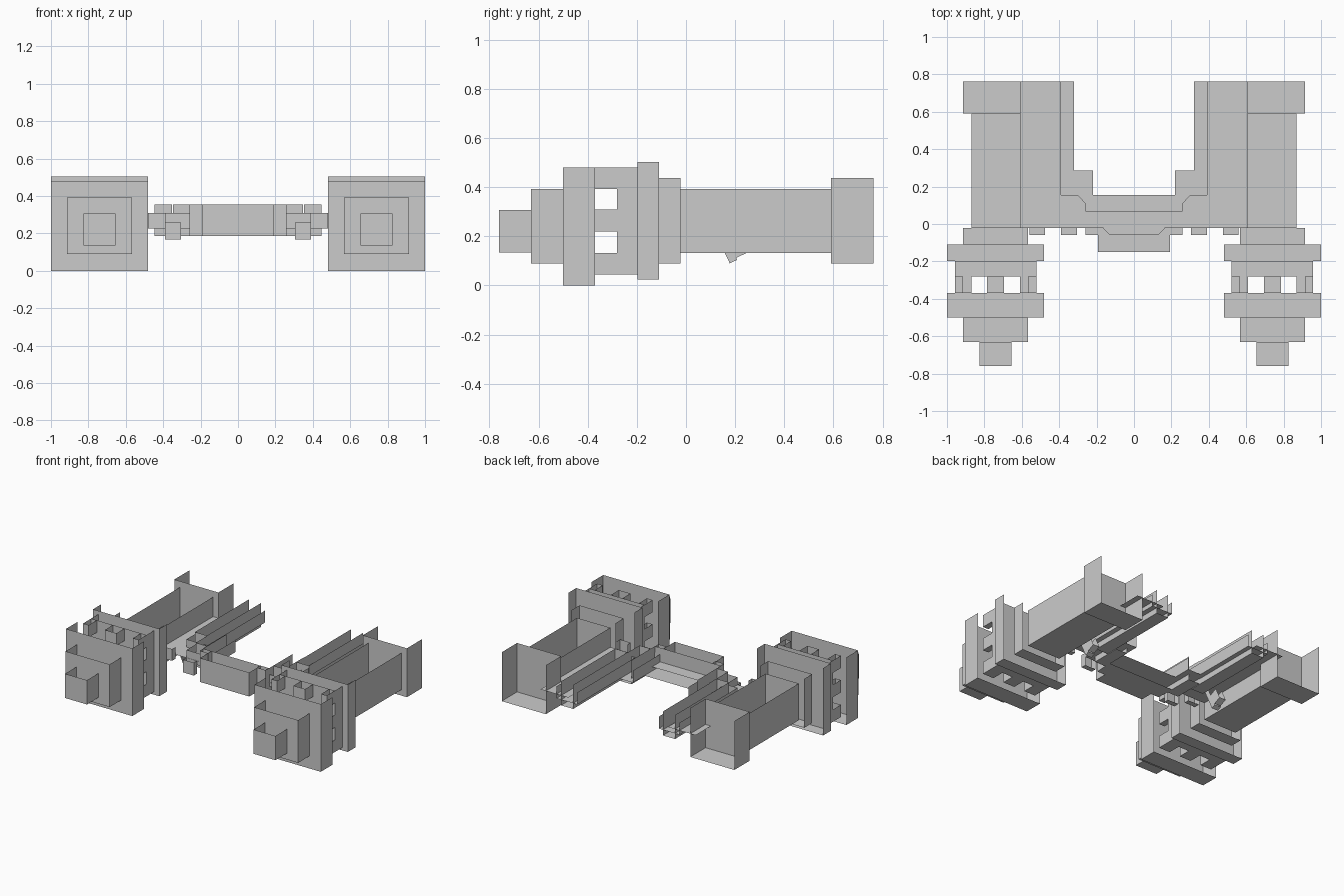
import bpy, bmesh
from mathutils import Matrix

if "Cube" in bpy.data.objects:
    bpy.data.objects.remove(bpy.data.objects["Cube"])


def finish(bm, name):
    me = bpy.data.meshes.new(name)
    bm.to_mesh(me)
    bm.free()
    ob = bpy.data.objects.new(name, me)
    bpy.context.collection.objects.link(ob)
    return ob


def box(name, x0, x1, y0, y1, z0, z1):
    """Box shell, left open on its top and rear sides."""
    bm = bmesh.new()
    bmesh.ops.create_cube(bm, size=1)
    for v in bm.verts:
        v.co = ((x0 + x1) / 2 + v.co.x * abs(x1 - x0),
                (y0 + y1) / 2 + v.co.y * (y1 - y0),
                (z0 + z1) / 2 + v.co.z * (z1 - z0))
    bm.normal_update()
    dead = [f for f in bm.faces if f.normal.z > .5 or f.normal.y > .5]
    bmesh.ops.delete(bm, geom=dead, context='FACES')
    return finish(bm, name)


# mirrored parts: name, x0, x1, y0, y1, z0, z1
SIDE = [
    ("pod_tip", .654, .826, -.76, -.63, .135, .307),
    ("pod_nose", .567, .913, -.63, -.50, .09, .393),
    ("pod_front_plate", .48, 1.0, -.50, -.37, 0, .48),
    ("pod_inner_plate", .522, .957, -.28, -.197, .045, .48),
    ("pod_rear_plate", .48, 1.0, -.197, -.11, .025, .503),
    ("pod_collar", .567, .913, -.11, -.022, .09, .437),
    ("pod_body", .61, .87, -.022, .59, .132, .393),
    ("pod_tail", .567, .913, .59, .762, .09, .437),
    # small blocks along the front of the wing
    ("wing_block_outer", .476, .56, -.06, -.022, .225, .308),
    ("wing_block_middle", .305, .39, -.06, -.022, .166, .257),
    ("wing_block_inner", .19, .258, -.06, -.022, .185, .355),
    # plus-shaped rails stepping out from the centre
    ("rail_tall", .352, .447, .155, .762, .185, .355),
    ("rail_wide", .32, .483, .112, .762, .225, .31),
    ("rail_step_tall", .26, .348, .025, .24, .185, .355),
    ("rail_step_wide", .218, .39, -.02, .285, .225, .31),
]
for s in (-1, 1):
    for n, x0, x1, *r in SIDE:
        box(n, s * x0, s * x1, *r)

    # ring of posts between the plates
    xs = [(.522, .61), (.695, .786), (.87, .957)]
    zs = [(.045, .132), (.22, .308), (.393, .48)]
    for i, (x0, x1) in enumerate(xs):
        for j, (z0, z1) in enumerate(zs):
            if i == 1 and j == 1:
                continue
            if j == 1:
                x0, x1 = (x0, x0 + .044) if i == 0 else (x1 - .044, x1)
            box("pod_post", s * x0, s * x1, -.37, -.28, z0, z1)

    # tilted brace under the wing: a post and a wider step behind it
    tilt = Matrix.Translation((s * .53, .178, .09)) @ Matrix.Rotation(.44, 4, 'X')
    for n, y0, y1, z0, z1 in (("brace_post", 0, .033, 0, .16),
                              ("brace_step", .033, .09, .009, .1)):
        box(n, -.025, .025, y0, y1, z0, z1).data.transform(tilt)

# centre body
box("centre_block", -.193, .193, -.15, -.022, .185, .355)
box("centre_bar_tall", -.26, .26, -.022, .07, .185, .355)
box("centre_bar_wide", -.218, .218, -.022, .155, .225, .31)

# flat plate joining the pods and the centre
half = [(.13, -.06), (.165, -.022), (.609, -.022), (.609, .762), (.39, .762),
        (.39, .155), (.30, .155), (.26, .112), (.26, .07)]
bm = bmesh.new()
bm.faces.new([bm.verts.new((x, y, .255))
              for x, y in half + [(-x, y) for x, y in reversed(half)]])
finish(bm, "wing_plate")
